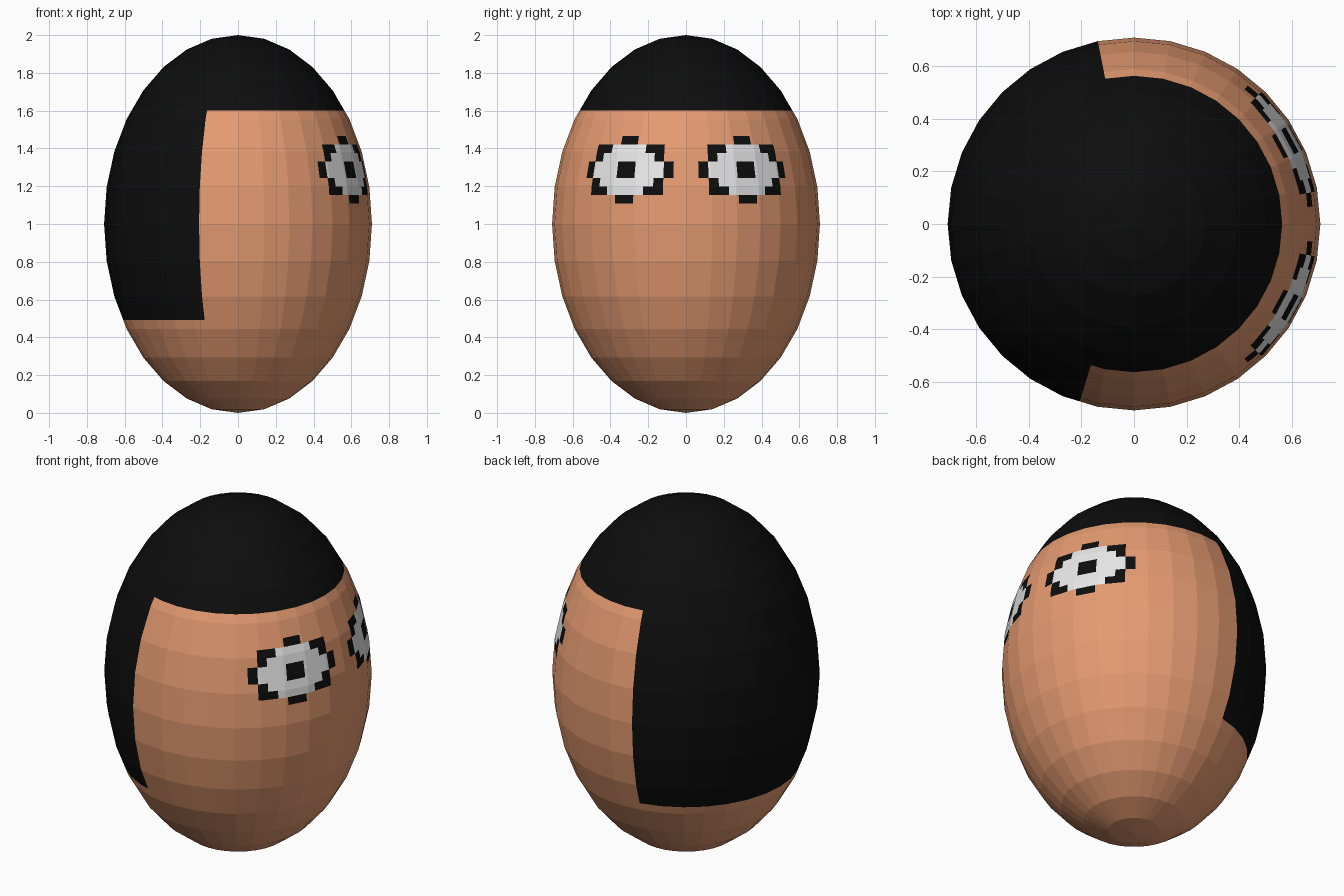
import bpy, bmesh, math
from mathutils import Vector

if "Cube" in bpy.data.objects:
    bpy.data.objects.remove(bpy.data.objects["Cube"])

R = 0.709                                # half width of the egg
CAP_Z, HAIR_Z = 1.6, 0.492               # lower edges of the hair cap and back hair
HAIR_A, HAIR_B = 101.2, 253.0            # back hair longitudes, degrees from +x
EYE_A, EYE_STEP = 5.6, 4.5               # inner edge of eye and column width, degrees
EYE_Z, ROW_H = 1.466, 0.0447             # top of eye and row height
EYE = ["....KK....",
       ".KKWWWWKK.",
       ".KWWWWWWK.",
       "KWWWKKWWWK",
       "KWWWKKWWWK",
       ".KWWWWWWK.",
       ".KKWWWWKK.",
       "....KK...."]
EYE_BOTTOM = EYE_Z - ROW_H * len(EYE)
EYE_B = EYE_A + EYE_STEP * len(EYE[0])


def material(name, color):
    m = bpy.data.materials.new(name)
    m.diffuse_color = (*color, 1)
    m.use_nodes = True
    m.node_tree.nodes["Principled BSDF"].inputs["Base Color"].default_value = m.diffuse_color
    return m


def lon(p):
    return math.degrees(math.atan2(p.y, p.x))


def cut(bm, point, normal, region):
    """Slice the faces whose centre lies in the region."""
    faces = [f for f in bm.faces if region(f.calc_center_median())]
    geom = set(faces)
    for f in faces:
        geom.update(f.edges)
        geom.update(f.verts)
    bmesh.ops.bisect_plane(bm, geom=list(geom), dist=1e-5,
                           plane_co=point, plane_no=normal)


def cut_height(bm, z, region=lambda c: True):
    cut(bm, Vector((0, 0, z)), Vector((0, 0, 1)), region)


def cut_longitude(bm, deg, region):
    a = math.radians(deg)
    cut(bm, Vector((0, 0, 1)), Vector((-math.sin(a), math.cos(a), 0)), region)


# Egg-shaped head
bm = bmesh.new()
bmesh.ops.create_uvsphere(bm, u_segments=32, v_segments=16, radius=1)
for v in bm.verts:
    v.co = Vector((v.co.x * R, v.co.y * R, v.co.z + 1))

# Hair outlines
cut_height(bm, CAP_Z)
cut_height(bm, HAIR_Z, lambda c: c.x < 0.1)
for deg in (HAIR_A, HAIR_B):
    cut_longitude(bm, deg, lambda c: HAIR_Z < c.z < CAP_Z and c.x < 0
                  and c.y * math.sin(math.radians(deg)) > 0)

# Eye grids, mirrored left and right
for row in range(len(EYE) + 1):
    cut_height(bm, EYE_Z - row * ROW_H, lambda c: c.x > 0 and abs(lon(c)) < 57)
for side in (-1, 1):
    for col in range(len(EYE[0]) + 1):
        cut_longitude(bm, side * (EYE_A + col * EYE_STEP),
                      lambda c: EYE_BOTTOM < c.z < EYE_Z and c.x > 0 and c.y * side > 0)

# Colour regions: 0 skin, 1 black, 2 white
for f in bm.faces:
    c = f.calc_center_median()
    a = lon(c)
    f.smooth = False
    if c.z > CAP_Z or (c.z > HAIR_Z and HAIR_A < a % 360 < HAIR_B):
        f.material_index = 1
    elif EYE_BOTTOM < c.z < EYE_Z and EYE_A < abs(a) < EYE_B:
        row = int((EYE_Z - c.z) / ROW_H)
        col = int((abs(a) - EYE_A) / EYE_STEP)
        f.material_index = ".KW".index(EYE[row][col])

mesh = bpy.data.meshes.new("egg_head")
bm.to_mesh(mesh)
bm.free()
mesh.materials.append(material("skin tan", (0.78, 0.325, 0.165)))
mesh.materials.append(material("black", (0.004, 0.004, 0.004)))
mesh.materials.append(material("eye white", (0.88, 0.88, 0.88)))
head = bpy.data.objects.new("egg_head", mesh)
bpy.context.collection.objects.link(head)
